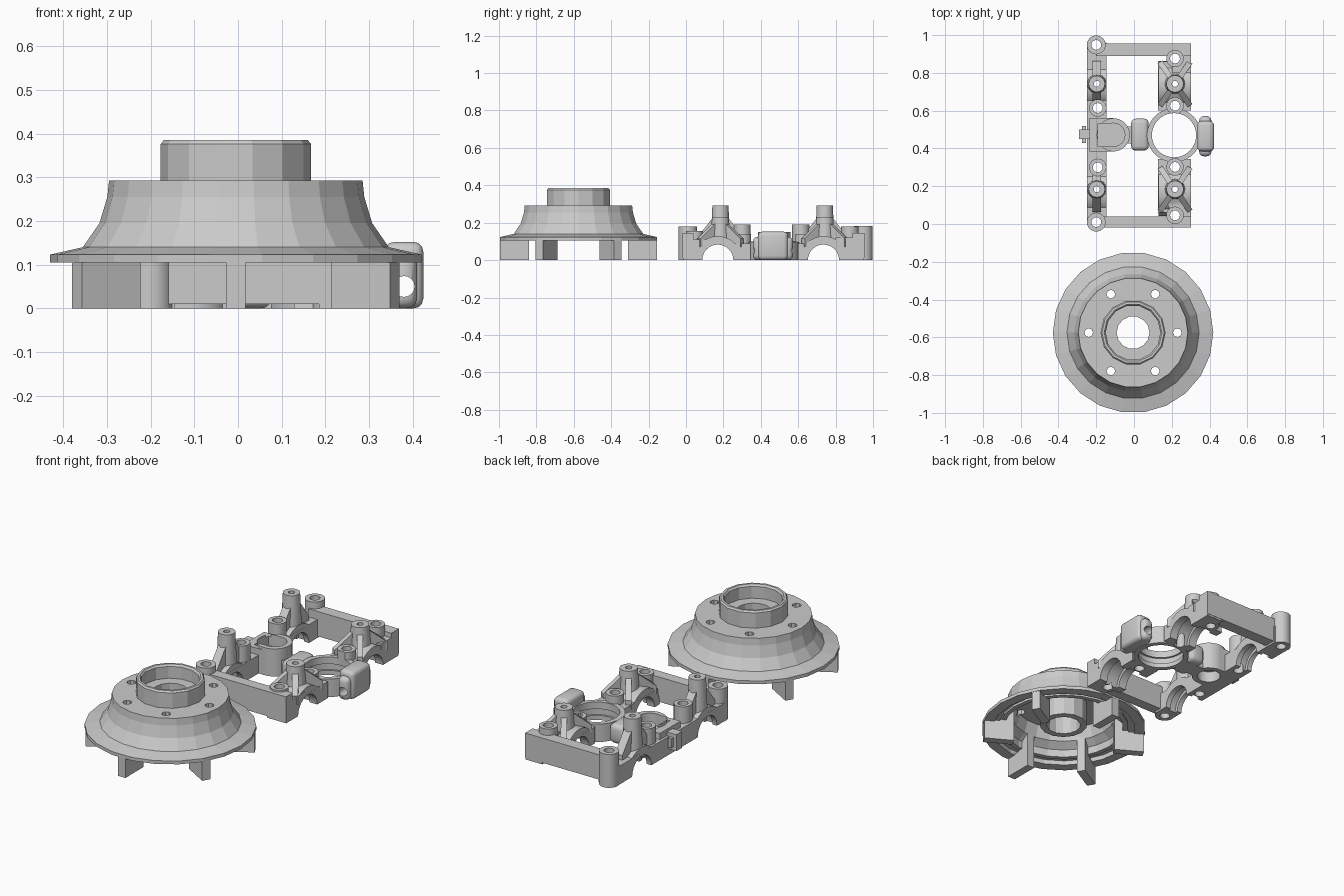
import bpy, bmesh
from math import pi, cos, sin, radians, atan2
from mathutils import Matrix, Vector

if "Cube" in bpy.data.objects:
    bpy.data.objects.remove(bpy.data.objects["Cube"])


def finish(name, bm):
    bmesh.ops.recalc_face_normals(bm, faces=bm.faces)
    me = bpy.data.meshes.new(name)
    bm.to_mesh(me)
    bm.free()
    ob = bpy.data.objects.new(name, me)
    bpy.context.collection.objects.link(ob)
    return ob


def box(name, x0, x1, y0, y1, z0, z1, bevel=0):
    bm = bmesh.new()
    m = Matrix.Translation(((x0 + x1) / 2, (y0 + y1) / 2, (z0 + z1) / 2)) \
        @ Matrix.Diagonal((x1 - x0, y1 - y0, z1 - z0, 1))
    bmesh.ops.create_cube(bm, size=1, matrix=m)
    if bevel:
        bmesh.ops.bevel(bm, geom=bm.edges[:], offset=bevel, segments=3,
                        profile=0.5, affect='EDGES')
    return finish(name, bm)


def cyl(name, p0, p1, r0, r1=None, sides=24):
    p0, p1 = Vector(p0), Vector(p1)
    d = p1 - p0
    m = Matrix.Translation((p0 + p1) / 2) @ d.to_track_quat('Z', 'Y').to_matrix().to_4x4()
    bm = bmesh.new()
    bmesh.ops.create_cone(bm, cap_ends=True, segments=sides, radius1=r0,
                          radius2=r0 if r1 is None else r1, depth=d.length, matrix=m)
    return finish(name, bm)


def lathe(name, profile, sides, cx, cy):
    bm = bmesh.new()
    rings = [[bm.verts.new((cx + r * cos(2 * pi * i / sides), cy + r * sin(2 * pi * i / sides), z))
              for r, z in profile] for i in range(sides)]
    n = len(profile)
    for i in range(sides):
        a, b = rings[i], rings[(i + 1) % sides]
        for j in range(n):
            k = (j + 1) % n
            bm.faces.new((a[j], b[j], b[k], a[k]))
    return finish(name, bm)


def prism(name, profile, width, origin, angle):
    """Upright plate: (radius, z) profile, turned about z at origin."""
    bm = bmesh.new()
    f = bm.faces.new([bm.verts.new((r, -width / 2, z)) for r, z in profile])
    ext = bmesh.ops.extrude_face_region(bm, geom=[f])
    bmesh.ops.translate(bm, vec=(0, width, 0),
                        verts=[v for v in ext['geom'] if isinstance(v, bmesh.types.BMVert)])
    bm.transform(Matrix.Translation(origin) @ Matrix.Rotation(angle, 4, 'Z'))
    return finish(name, bm)


def combine(target, parts, op):
    """Boolean each helper into target, then remove the helpers."""
    for p in parts:
        p.hide_render = True
        m = target.modifiers.new(op, 'BOOLEAN')
        m.operation, m.object, m.solver = op, p, 'EXACT'
    dg = bpy.context.evaluated_depsgraph_get()
    me = bpy.data.meshes.new_from_object(target.evaluated_get(dg))
    target.modifiers.clear()
    target.data = me
    for p in parts:
        bpy.data.objects.remove(p)


# ---- Hub: flared shell, collar, bolt holes, six fins
CX, CY = -0.005, -0.575
shell = lathe('hub_shell', [
    (.425, .105), (.425, .123), (.35, .14), (.312, .195), (.294, .255), (.29, .293),
    (.12, .293), (.12, .255), (.25, .255), (.27, .19), (.31, .16), (.31, .118),
    (.335, .118), (.335, .13), (.37, .13), (.37, .105)], 22, CX, CY)
combine(shell, [cyl('bolt_hole', (CX + .235 * cos(k * pi / 3), CY + .235 * sin(k * pi / 3), .1),
                    (CX + .235 * cos(k * pi / 3), CY + .235 * sin(k * pi / 3), .4), .023, sides=8)
                for k in range(6)], 'DIFFERENCE')
lathe('hub_collar', [
    (.172, .285), (.172, .376), (.165, .385), (.153, .385), (.145, .375), (.145, .31),
    (.087, .31), (.087, .13), (.122, .13), (.122, .285)], 14, CX, CY)
for k in range(6):
    prism('hub_fin_%d' % (k + 1), [(.265, 0), (.42, 0), (.42, .112), (.34, .112), (.3, .175), (.265, .21)],
          .045, (CX, CY, 0), radians(30 + 60 * k))

# ---- Bearing frame: solid pieces
LX, RX = -.197, .217
TOWERS = (.184, .742)
ARCHES = (.17, .735)
parts = []
add = parts.append
frame = box('bearing_frame', -.248, -.145, .0, .96, 0, .1)
# cross rails and outer corner blocks
add(box('rail', -.2, .302, .89, .955, .01, .145))
add(box('rail', -.2, .302, -.018, .04, .01, .145))
add(box('corner', .2, .302, .8, .953, 0, .12))
add(box('corner', .185, .302, -.016, .15, 0, .11))
# right pads and arch-shaped caps
for y0, y1, ay, ty in ((.06, .345, ARCHES[0], TOWERS[0]), (.6, .86, ARCHES[1], TOWERS[1])):
    add(box('pad', .128, .301, y0, y1, 0, .09))
    add(cyl('cap', (.1285, ay, 0), (.3005, ay, 0), .128, sides=32))
    add(cyl('cap', (-.2475, ay, 0), (-.1455, ay, 0), .13, sides=32))
    # towers with ribs
    add(cyl('tower', (LX, ty, .09), (LX, ty, .292), .052, .043))
    add(cyl('tower', (RX, ty, .09), (RX, ty, .23), .055, .045))
    for s in (-1, 1):
        add(prism('rib', [(0, .08), (.12, .08), (.12, .125), (.035, .235), (0, .235)],
                  .045, (LX, ty, 0), s * pi / 2))
        for t in (-1, 1):
            add(prism('rib', [(0, .07), (.14, .07), (.14, .115), (.03, .205), (0, .205)],
                      .03, (RX, ty, 0), atan2(s * .12, t * .083)))
# short bolt bosses: x, y, top, radius
bosses = [(-.2, .948, .182, .05), (-.2, .01, .18, .05), (-.192, .614, .19, .046),
          (-.192, .30, .19, .046), (RX, .876, .18, .046), (RX, .046, .155, .046),
          (RX, .626, .14, .046), (RX, .302, .14, .046)]
for x, y, z, r in bosses:
    add(cyl('boss', (x, y, 0), (x, y, z), r))
# central ring, clamp block, bridge and socket
RING = (.212, .47)
add(cyl('ring', (*RING, 0), (*RING, .098), .143, sides=40))
add(box('clamp', .335, .424, .385, .545, 0, .152, .022))
add(box('clamp_end', .345, .41, .358, .572, .0, .125, .025))
add(box('bridge', -.06, .12, .425, .515, 0, .085))
add(box('saddle', -.015, .078, .388, .558, .0, .105, .025))
SOCK = (-.11, .472)
add(cyl('socket', (*SOCK, 0), (*SOCK, .15), .088, sides=32))
add(box('socket_body', -.235, -.11, .384, .56, 0, .135))
add(box('lever', -.292, -.2, .45, .5, .03, .12))
add(box('lever_pin', -.275, -.255, .43, .52, .05, .1))
combine(frame, parts, 'UNION')

# ---- Bearing frame: cut-outs
cuts = [box('below', -1, 1, -.5, 1.5, -.5, 0)]
for y in ARCHES:
    cuts.append(cyl('journal', (-.4, y, 0), (.4, y, 0), .083, sides=32))
    cuts.append(cyl('groove', (-.22, y, 0), (-.175, y, 0), .1, sides=32))
    cuts.append(cyl('groove', (.175, y, 0), (.255, y, 0), .1, sides=32))
for x, y, z, r in bosses:
    cuts.append(cyl('hole', (x, y, -.1), (x, y, .3), .026, sides=16))
for y in TOWERS:
    for x in (LX, RX):
        cuts.append(cyl('tower_hole', (x, y, .05), (x, y, .35), .016, sides=12))
cuts.append(cyl('ring_bore', (*RING, -.1), (*RING, .3), .117, sides=40))
cuts.append(cyl('ring_step', (*RING, .025), (*RING, .06), .127, sides=40))
cuts.append(cyl('clamp_bore', (.38, .3, .05), (.38, .65, .05), .024, sides=16))
cuts.append(cyl('socket_recess', (*SOCK, .085), (*SOCK, .3), .062, sides=24))
cuts.append(box('socket_slot', -.19, -.11, .411, .533, .085, .3))
cuts.append(cyl('socket_under', (*SOCK, -.1), (*SOCK, .06), .06, sides=24))
combine(frame, cuts, 'DIFFERENCE')

bpy.ops.object.select_all(action='DESELECT')
frame.select_set(True)
bpy.context.view_layer.objects.active = frame
bpy.ops.object.shade_smooth_by_angle(angle=radians(30))
